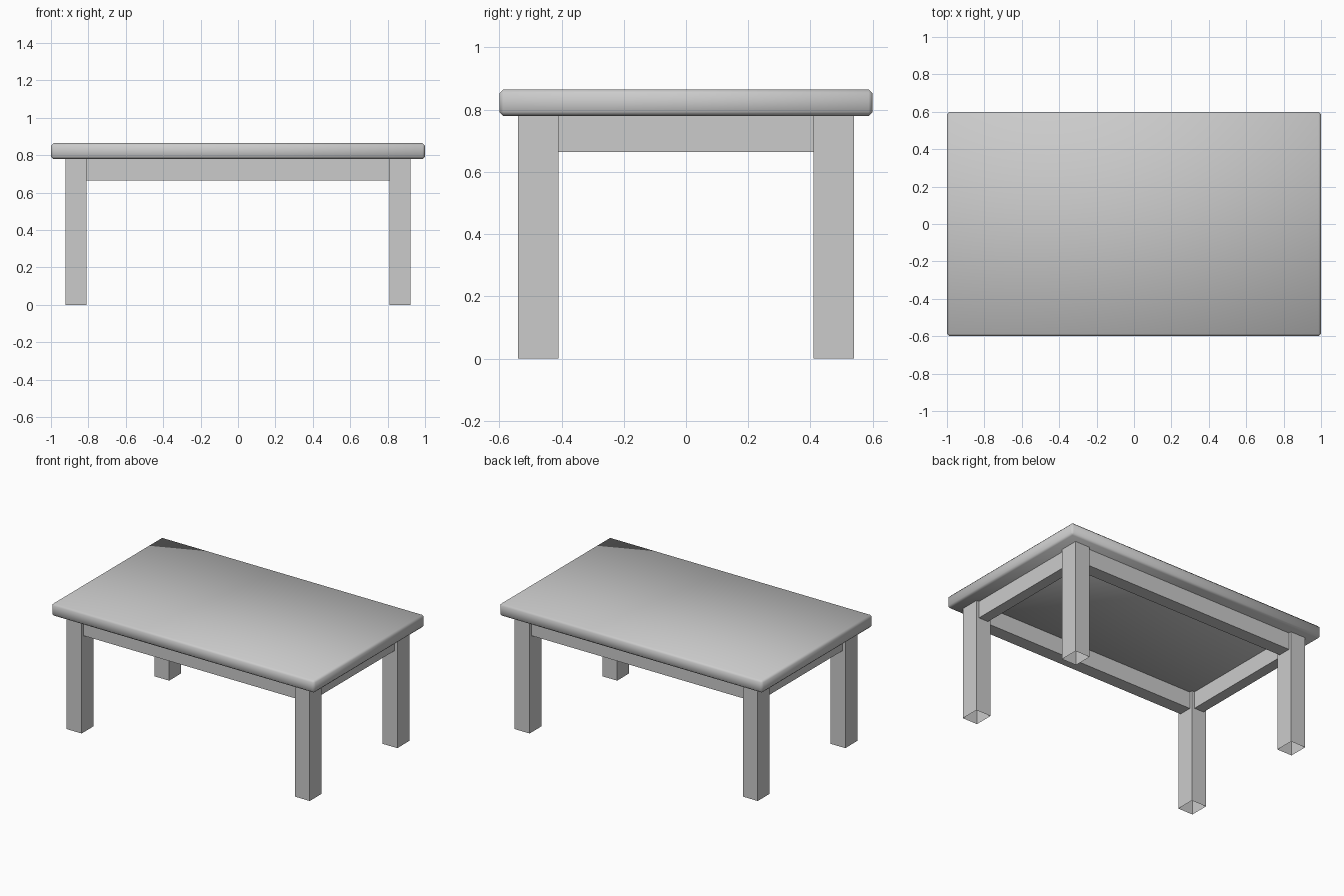
import bpy
import bmesh

if "Cube" in bpy.data.objects:
    bpy.data.objects.remove(bpy.data.objects["Cube"], do_unlink=True)

GREY = (0.6, 0.6, 0.6, 1.0)
grey = bpy.data.materials.new("plain grey")
grey.use_nodes = True
grey.diffuse_color = GREY
grey.node_tree.nodes["Principled BSDF"].inputs["Base Color"].default_value = GREY


def box(name, low, high, open_bottom=False):
    """Box between two corners, optionally hollow from underneath."""
    bm = bmesh.new()
    bmesh.ops.create_cube(bm, size=1)
    for v in bm.verts:
        v.co = [low[i] if v.co[i] < 0 else high[i] for i in range(3)]
    bm.normal_update()
    if open_bottom:
        under = [f for f in bm.faces if f.normal.z < -0.5]
        bmesh.ops.delete(bm, geom=under, context="FACES_ONLY")
    mesh = bpy.data.meshes.new(name)
    bm.to_mesh(mesh)
    bm.free()
    mesh.materials.append(grey)
    obj = bpy.data.objects.new(name, mesh)
    bpy.context.collection.objects.link(obj)
    return obj


TOP, UNDER, RAIL_LOW = 0.865, 0.78, 0.664
LEG_X = (0.81, 0.923)   # inner and outer leg faces
LEG_Y = (0.41, 0.54)
INSET = 0.02            # rails sit back from the leg faces

# Table top with softened edges
table_top = box("table_top", (-1, -0.6, UNDER), (1, 0.6, TOP))
bevel = table_top.modifiers.new("soft_edges", "BEVEL")
bevel.width = 0.013
bevel.segments = 1
table_top.data.shade_smooth()


def span(sign, pair, inset=0):
    """Sorted range of a part on one side of the centre."""
    return sorted((sign * (pair[0] + inset), sign * (pair[1] - inset)))


# Four hollow legs
for sy, depth in ((-1, "front"), (1, "back")):
    for sx, side in ((-1, "right"), (1, "left")):
        x, y = span(sx, LEG_X), span(sy, LEG_Y)
        box(f"{depth}_{side}_leg", (x[0], y[0], 0), (x[1], y[1], UNDER), open_bottom=True)

# Rails joining the legs
for s, long_name, short_name in ((-1, "front", "right"), (1, "back", "left")):
    x, y = span(s, LEG_X, INSET), span(s, LEG_Y, INSET)
    box(f"{long_name}_rail", (-LEG_X[0], y[0], RAIL_LOW), (LEG_X[0], y[1], UNDER))
    box(f"{short_name}_rail", (x[0], -LEG_Y[0], RAIL_LOW), (x[1], LEG_Y[0], UNDER))
